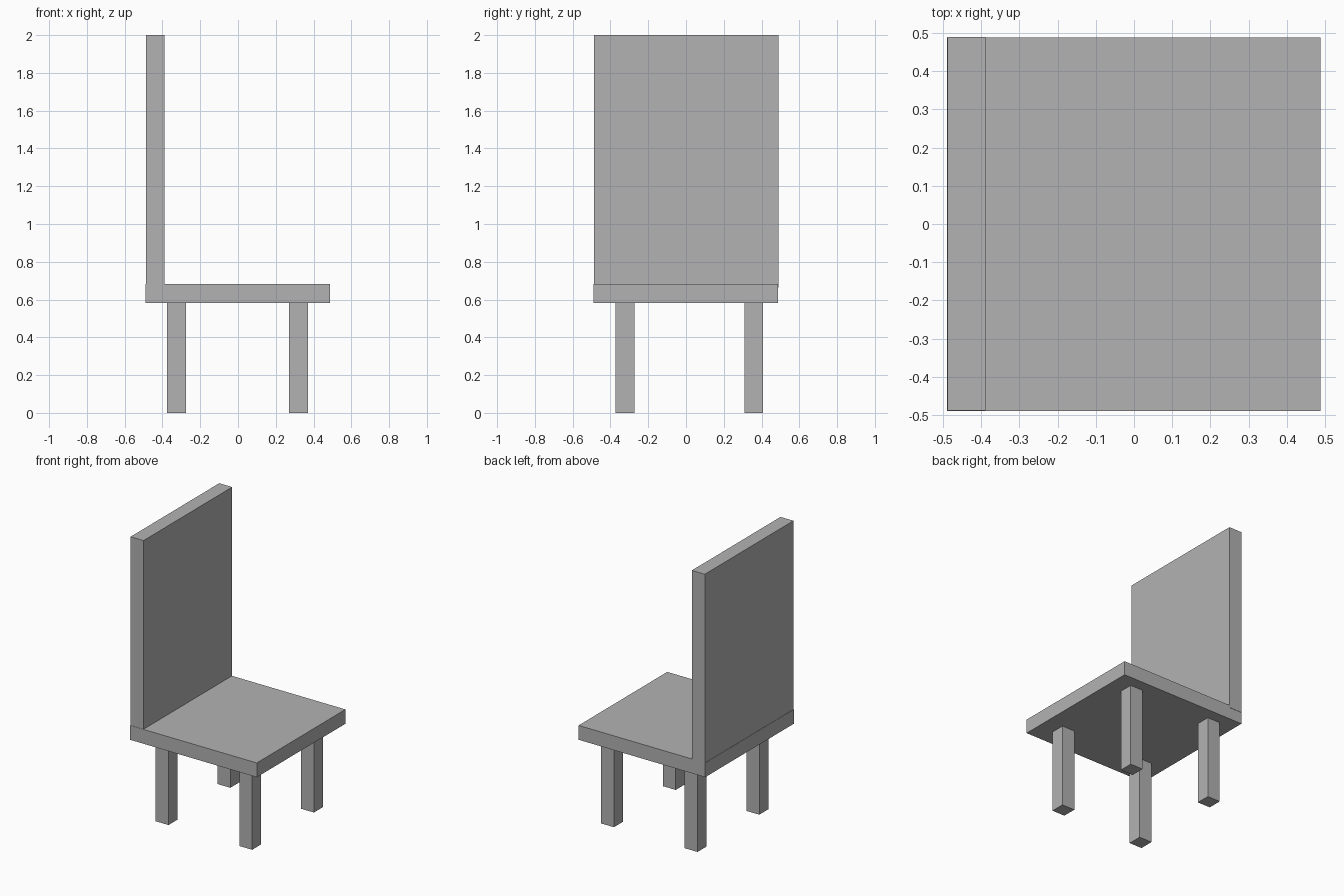
import bpy

default_cube = bpy.data.objects.get("Cube")
if default_cube:
    bpy.data.objects.remove(default_cube, do_unlink=True)

# Single flat grey
grey = bpy.data.materials.new("plain_grey")
grey.use_nodes = True
colour = (0.448, 0.448, 0.448, 1)
grey.diffuse_color = colour
grey.node_tree.nodes["Principled BSDF"].inputs["Base Color"].default_value = colour


def box(name, low, high):
    """Add a box spanning two opposite corners."""
    centre = [(a + b) / 2 for a, b in zip(low, high)]
    bpy.ops.mesh.primitive_cube_add(size=1, location=centre)
    obj = bpy.context.object
    obj.name = name
    obj.scale = [b - a for a, b in zip(low, high)]
    bpy.ops.object.transform_apply(location=False, rotation=False, scale=True)
    obj.data.materials.append(grey)
    return obj


# Seat slab and tall backrest along its -x edge
box("seat", (-0.49, -0.49, 0.583), (0.488, 0.488, 0.683))
box("backrest", (-0.488, -0.488, 0.665), (-0.388, 0.49, 2.0))

# Four square legs
leg_width = 0.099
for side, x in (("backrest_side", -0.375), ("open_side", 0.271)):
    for end, y in (("front", -0.372), ("rear", 0.309)):
        box(f"{end}_leg_{side}", (x, y, 0), (x + leg_width, y + leg_width, 0.59))
